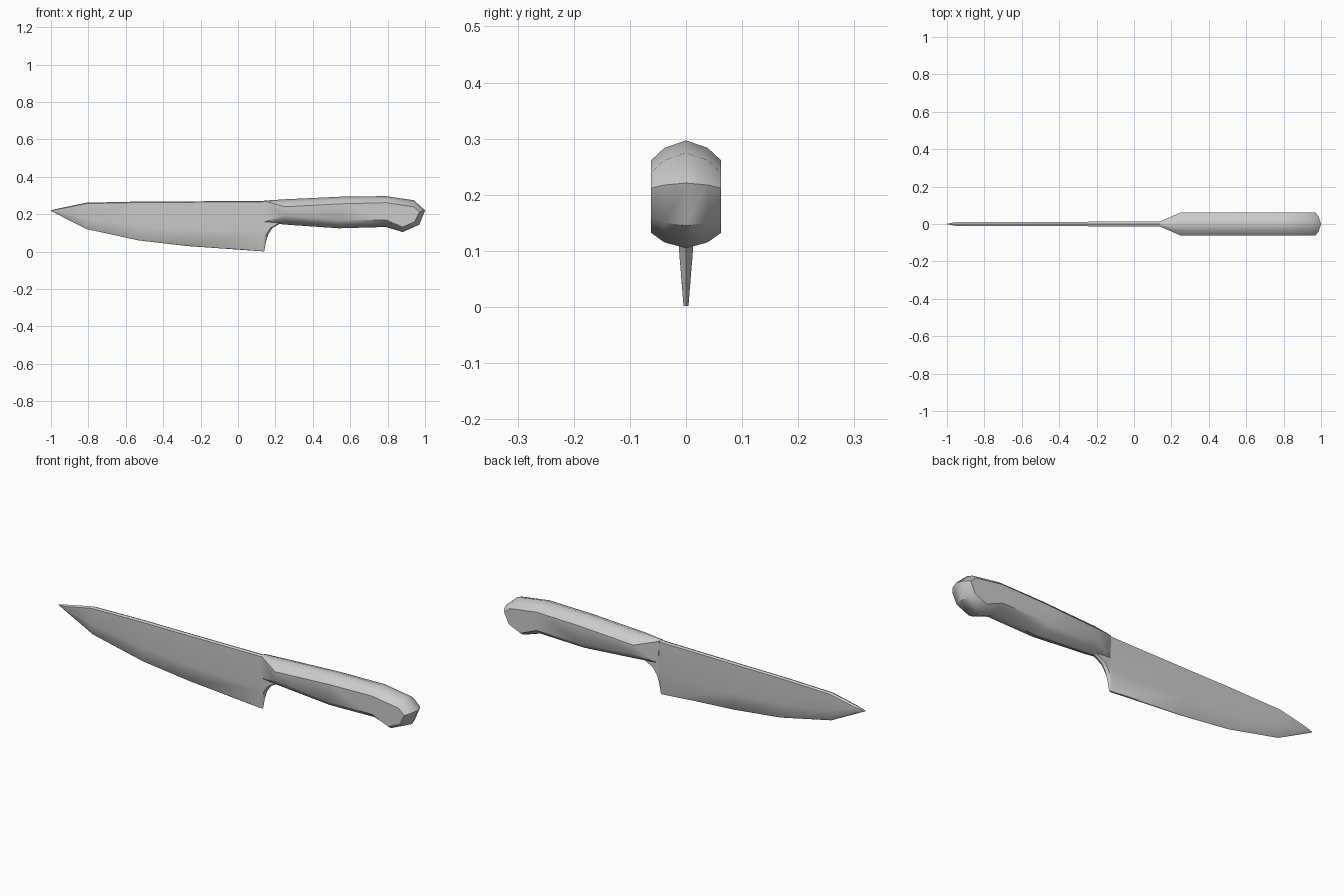
import bpy
import bmesh
import math

cube = bpy.data.objects.get("Cube")
if cube:
    bpy.data.objects.remove(cube, do_unlink=True)

grey = bpy.data.materials.new("plain_grey")
grey.use_nodes = True
colour = (0.6, 0.6, 0.6, 1)
grey.diffuse_color = colour
grey.node_tree.nodes["Principled BSDF"].inputs["Base Color"].default_value = colour


def loft(name, rings, angle):
    """Skin closed rings of equal length; close both ends with quad strips."""
    bm = bmesh.new()
    loops = [[bm.verts.new(p) for p in ring] for ring in rings]
    n = len(rings[0])
    for a, b in zip(loops, loops[1:]):
        for i in range(n):
            j = (i + 1) % n
            bm.faces.new((a[i], a[j], b[j], b[i]))
    for loop in (loops[0], loops[-1]):
        for i in range(n // 2 - 1):
            bm.faces.new((loop[i], loop[i + 1], loop[n - 2 - i], loop[n - 1 - i]))
    bmesh.ops.recalc_face_normals(bm, faces=bm.faces[:])
    mesh = bpy.data.meshes.new(name)
    bm.to_mesh(mesh)
    bm.free()
    mesh.materials.append(grey)
    obj = bpy.data.objects.new(name, mesh)
    bpy.context.collection.objects.link(obj)
    bpy.ops.object.select_all(action="DESELECT")
    obj.select_set(True)
    bpy.context.view_layer.objects.active = obj
    bpy.ops.object.shade_smooth_by_angle(angle=math.radians(angle))
    return obj


def blade_ring(x, top, edge, spine_w, edge_w, back):
    """Eight-sided section: peaked spine, thick middle, thin cutting edge."""
    low = edge + (0 if back else min(0.006, (top - edge) / 4))
    high = top - min(0.005, (top - edge) / 4)
    mid = max(0.1, low + (high - low) * 0.35)
    side = [(x, spine_w, high), (x - back / 2, spine_w * 0.97, mid),
            (x - back, edge_w, low)]
    mirrored = [(px, -py, pz) for px, py, pz in reversed(side)]
    return [(x, 0, top)] + side + [(x, 0, edge)] + mirrored


# Blade: tip, belly, then the concave heel running into the handle
blade_stations = [
    (-1.0, 0.222, 0.218, 0.001, 0.001, 0),
    (-0.95, 0.233, 0.192, 0.011, 0.004, 0),
    (-0.81, 0.262, 0.121, 0.012, 0.004, 0),
    (-0.53, 0.268, 0.06, 0.012, 0.004, 0),
    (-0.27, 0.269, 0.03, 0.012, 0.004, 0),
    (0.14, 0.272, 0.002, 0.0125, 0.0045, 0.01),
    (0.15, 0.268, 0.055, 0.0125, 0.0085, 0.01),
    (0.163, 0.266, 0.095, 0.0125, 0.012, 0.01),
    (0.185, 0.264, 0.128, 0.0125, 0.0125, 0.01),
    (0.22, 0.26, 0.147, 0.0125, 0.0125, 0.01),
    (0.27, 0.25, 0.17, 0.0125, 0.0125, 0),
]
loft("blade", [blade_ring(*s) for s in blade_stations], 35)


def handle_ring(w, upper, lower):
    """Section of two arcs; each arc is (centre x, z, side x, z)."""
    def arc(cx, cz, sx, sz):
        mx, mz = cx + (sx - cx) * 0.4, cz + (sz - cz) * 0.38
        return [(sx, w, sz), (mx, w * 0.62, mz), (cx, 0, cz),
                (mx, -w * 0.62, mz), (sx, -w, sz)]
    return arc(*upper) + arc(*lower)[::-1]


# Handle: narrow front, swelling grip, hooked pommel
handle_stations = [
    (0.014, (0.14, 0.273, 0.14, 0.271), (0.145, 0.157, 0.145, 0.16)),
    (0.062, (0.25, 0.28, 0.25, 0.24), (0.25, 0.145, 0.25, 0.193)),
    (0.062, (0.55, 0.294, 0.55, 0.256), (0.54, 0.125, 0.54, 0.166)),
    (0.062, (0.79, 0.297, 0.79, 0.262), (0.79, 0.132, 0.79, 0.17)),
    (0.062, (0.94, 0.275, 0.94, 0.24), (0.88, 0.105, 0.88, 0.132)),
    (0.062, (1.0, 0.221, 0.97, 0.212), (0.97, 0.145, 0.945, 0.16)),
]
loft("handle", [handle_ring(*s) for s in handle_stations], 42)
